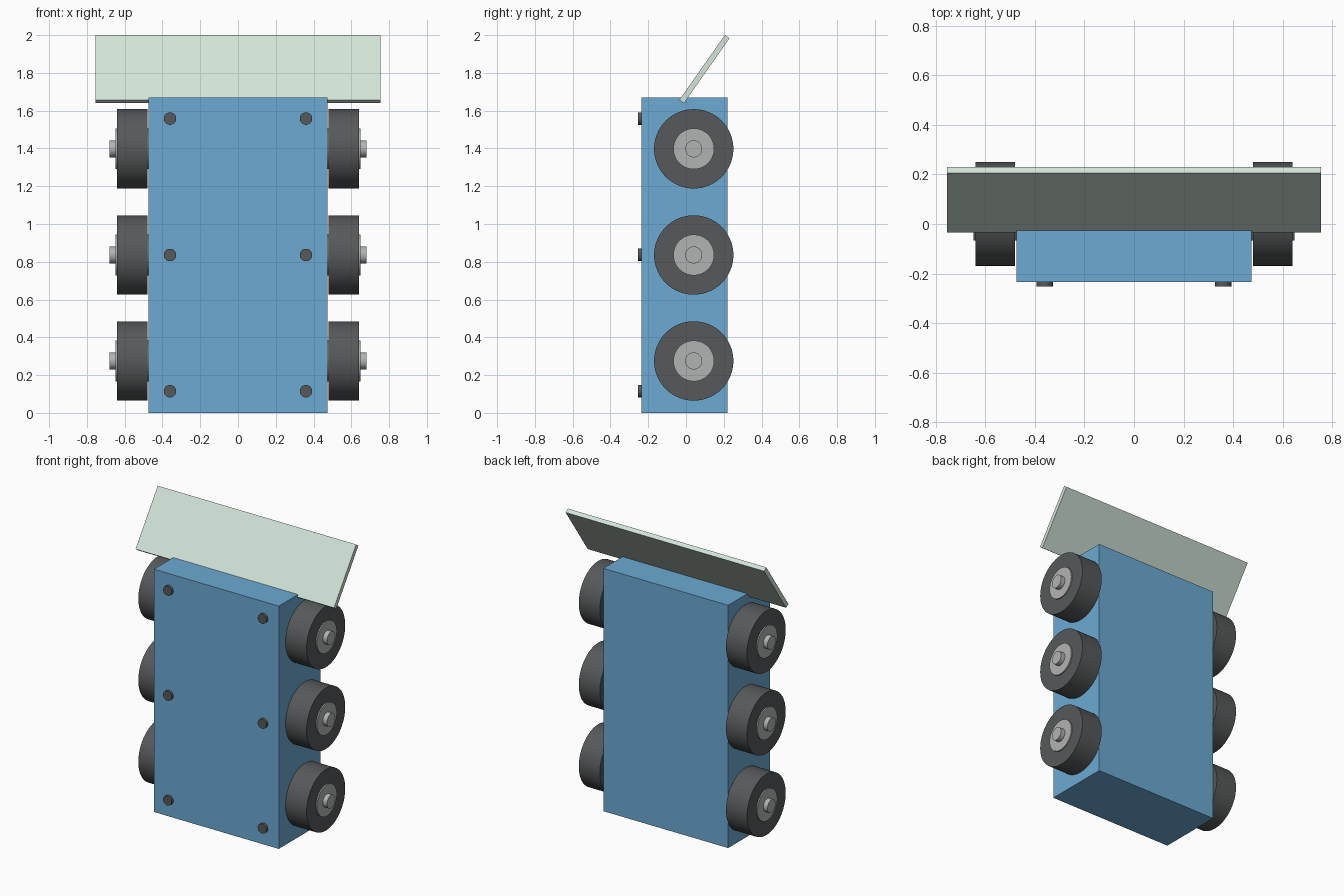
import bpy
from math import radians, pi

cube = bpy.data.objects.get("Cube")
if cube:
    bpy.data.objects.remove(cube, do_unlink=True)


def material(name, r, g, b):
    # sRGB bytes to linear values
    lin = [((c / 255 + 0.055) / 1.055) ** 2.4 for c in (r, g, b)]
    mat = bpy.data.materials.new(name)
    mat.use_nodes = True
    mat.diffuse_color = (*lin, 1)
    bsdf = next(n for n in mat.node_tree.nodes if n.type == 'BSDF_PRINCIPLED')
    bsdf.inputs["Base Color"].default_value = (*lin, 1)
    return mat


BLUE = material("body blue", 108, 170, 211)
PALE = material("pale green", 211, 229, 217)
DARK = material("rubber grey", 86, 89, 90)
LIGHT = material("hub grey", 177, 179, 178)


def box(name, size, location, mat, tilt=0):
    bpy.ops.mesh.primitive_cube_add(size=1, location=location)
    ob = bpy.context.object
    ob.name = name
    ob.scale = size
    bpy.ops.object.transform_apply(location=False, rotation=False, scale=True)
    ob.rotation_euler.x = tilt
    ob.data.materials.append(mat)


def cylinder(name, radius, depth, location, rotation, mat):
    bpy.ops.mesh.primitive_cylinder_add(
        vertices=64, radius=radius, depth=depth, location=location, rotation=rotation)
    ob = bpy.context.object
    ob.name = name
    ob.data.materials.append(mat)
    bpy.ops.object.shade_smooth_by_angle(angle=radians(30))


# Main body and the tilted panel on top
box("body", (0.95, 0.455, 1.67), (0, -0.0075, 0.835), BLUE)
box("tilted_panel", (1.51, 0.03, 0.42), (0, 0.0975, 1.82), PALE, radians(-35))

for side, sign in (("left", 1), ("right", -1)):
    # Wheels: tyre, hub and axle as nested cylinders (radius, inner x, outer x)
    for row, z in (("lower", 0.275), ("middle", 0.836), ("upper", 1.398)):
        for part, radius, x0, x1, mat in (
                ("tyre", 0.21, 0.48, 0.64, DARK),
                ("hub", 0.108, 0.46, 0.648, LIGHT),
                ("axle", 0.045, 0.44, 0.68, LIGHT)):
            cylinder(f"{row}_{side}_{part}", radius, x1 - x0,
                     (sign * (x0 + x1) / 2, 0.041, z), (0, pi / 2, 0), mat)
    # Studs on the front face
    for row, z in (("lower", 0.115), ("middle", 0.836), ("upper", 1.558)):
        cylinder(f"{row}_{side}_stud", 0.033, 0.03,
                 (sign * 0.36, -0.238, z), (pi / 2, 0, 0), DARK)
